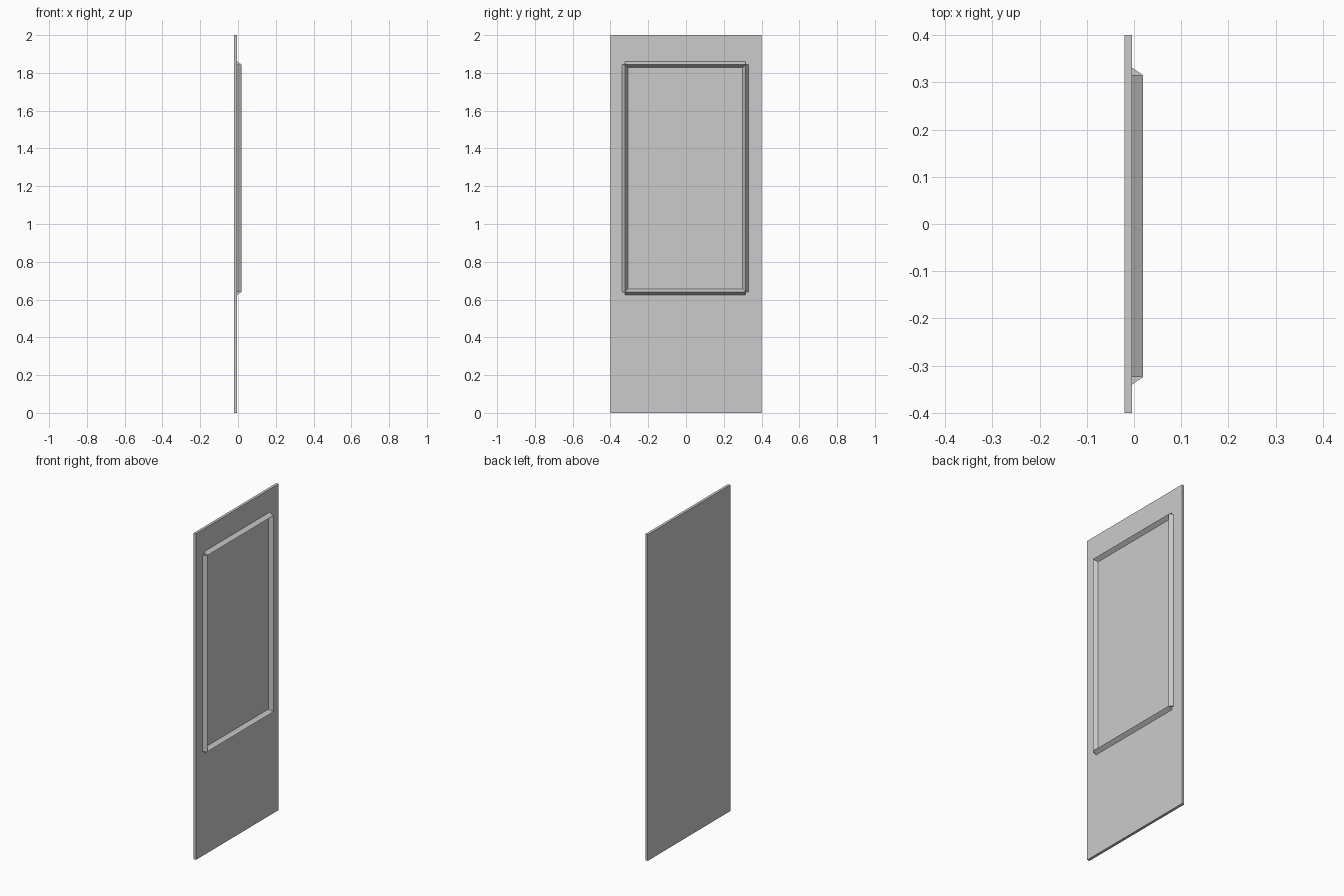
import bpy

if "Cube" in bpy.data.objects:
    bpy.data.objects.remove(bpy.data.objects["Cube"])

BACK, FACE, RIDGE = -0.0205, -0.004, 0.0195   # depth levels along x
HALF = 0.016                                  # half width of the moulding
Y0, Y1, Z0, Z1 = -0.324, 0.315, 0.641, 1.844  # moulding ridge lines


def make(name, verts, faces):
    mesh = bpy.data.meshes.new(name)
    mesh.from_pydata(verts, [], faces)
    obj = bpy.data.objects.new(name, mesh)
    bpy.context.collection.objects.link(obj)
    return obj


def bar(name, centre, start, end, vertical):
    # triangular moulding strip, ridge facing +x
    profile = [(FACE, -HALF), (RIDGE, 0), (FACE, HALF)]
    if not vertical:
        profile.reverse()
    verts = []
    for t in (start, end):
        for x, w in profile:
            verts.append((x, centre + w, t) if vertical else (x, t, centre + w))
    make(name, verts, [(2, 1, 0), (3, 4, 5), (0, 1, 4, 3), (1, 2, 5, 4), (2, 0, 3, 5)])


# flat door panel
bpy.ops.mesh.primitive_cube_add(size=1, location=((BACK + FACE) / 2, 0, 1))
panel = bpy.context.object
panel.name = "door_panel"
panel.scale = (FACE - BACK, 0.8, 2)
bpy.ops.object.transform_apply(location=False, rotation=False, scale=True)

# raised rectangular moulding
bar("moulding_left", Y0, Z0, Z1, True)
bar("moulding_right", Y1, Z0, Z1, True)
bar("moulding_bottom", Z0, Y0, Y1, False)
bar("moulding_top", Z1, Y0, Y1, False)
